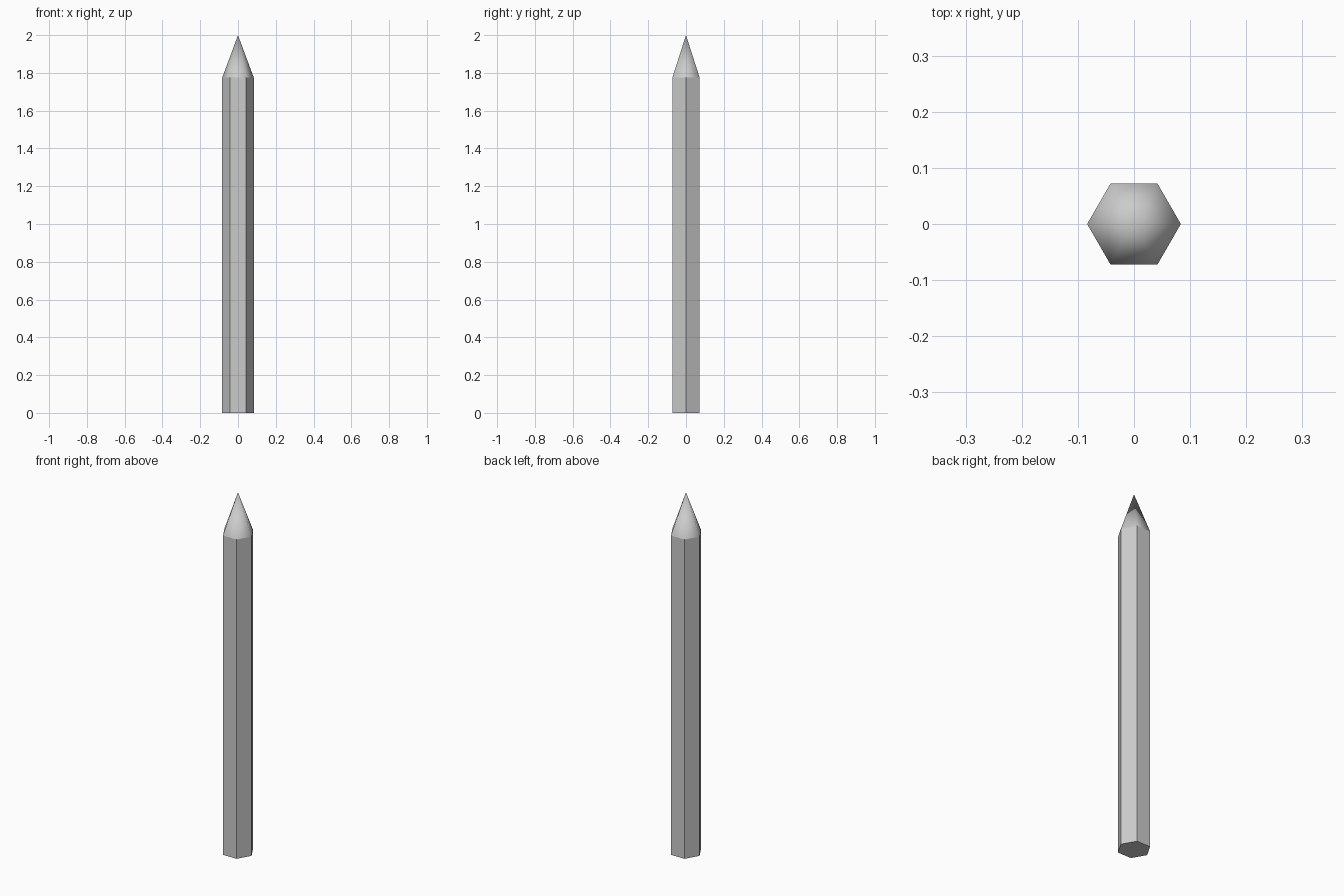
import bpy, bmesh
from math import pi, cos, sin

if "Cube" in bpy.data.objects:
    bpy.data.objects.remove(bpy.data.objects["Cube"])

R, SHOULDER, TOP = 0.0835, 1.775, 2.0


def hex_ring(bm, z):
    return [bm.verts.new((R * cos(i * pi / 3), R * sin(i * pi / 3), z)) for i in range(6)]


def finish(bm, name, smooth):
    bmesh.ops.recalc_face_normals(bm, faces=bm.faces)
    for f in bm.faces:
        f.smooth = smooth
    mesh = bpy.data.meshes.new(name)
    bm.to_mesh(mesh)
    bm.free()
    obj = bpy.data.objects.new(name, mesh)
    bpy.context.collection.objects.link(obj)
    return obj


# Hexagonal shaft, flat faces, closed at the bottom
bm = bmesh.new()
low, high = hex_ring(bm, 0), hex_ring(bm, SHOULDER)
bm.faces.new(low[::-1])
for i in range(6):
    j = (i + 1) % 6
    bm.faces.new((low[i], low[j], high[j], high[i]))
bmesh.ops.recalc_face_normals(bm, faces=bm.faces)
finish(bm, "shaft", False)

# Six-sided sharpened point, smooth shaded
bm = bmesh.new()
base = hex_ring(bm, SHOULDER)
apex = bm.verts.new((0, 0, TOP))
for i in range(6):
    bm.faces.new((base[i], base[(i + 1) % 6], apex))
finish(bm, "sharpened_tip", True)
